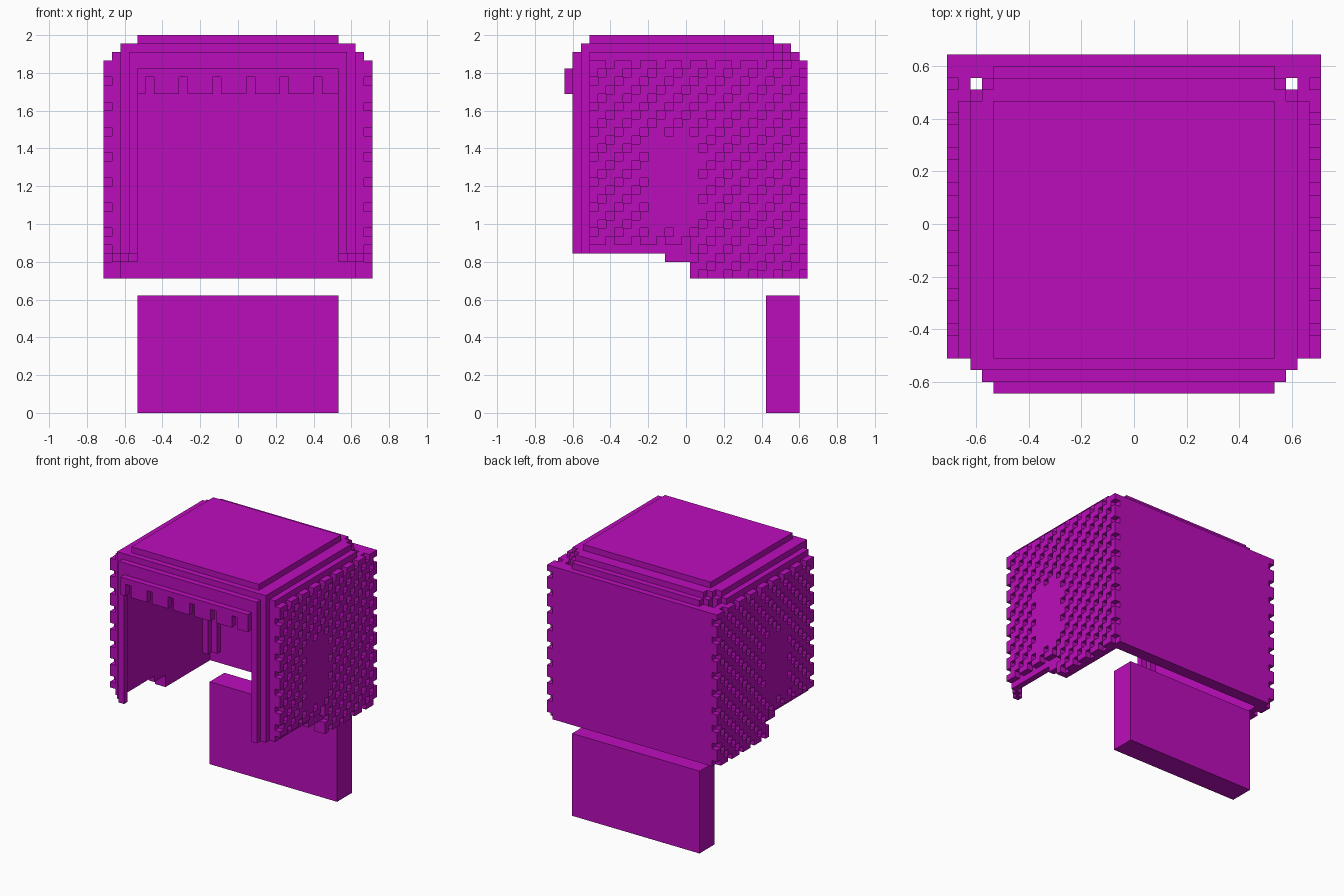
import bpy
import bmesh
from mathutils import Vector

cube = bpy.data.objects.get("Cube")
if cube:
    bpy.data.objects.remove(cube, do_unlink=True)

U = 2 / 45                      # size of one block
ORIGIN = Vector((0, -14.5, 0))  # block row zero is the front of the fringe

magenta = bpy.data.materials.new("magenta")
magenta.use_nodes = True
COLOR = (0.5, 0.004, 0.5, 1)
magenta.diffuse_color = COLOR
magenta.node_tree.nodes["Principled BSDF"].inputs["Base Color"].default_value = COLOR


def box(x, y, z):
    """Block cells in the given half-open ranges."""
    return {(i, j, k) for i in range(*x) for j in range(*y) for k in range(*z)}


def slab(half, y, z):
    """Cells centred on x."""
    return box((-half, half), y, z)


def mirrored(cells):
    return cells | {(-1 - i, j, k) for i, j, k in cells}


def build(name, cells):
    """Skin the cells with their exposed faces only, then merge flat areas."""
    bm = bmesh.new()
    verts = {}

    def vert(p):
        key = tuple(p)
        if key not in verts:
            verts[key] = bm.verts.new((Vector(key) + ORIGIN) * U)
        return verts[key]

    for cell in cells:
        for axis in range(3):
            for side in (0, 1):
                near = list(cell)
                near[axis] += 2 * side - 1
                if tuple(near) in cells:
                    continue
                a, b = (axis + 1) % 3, (axis + 2) % 3
                ring = []
                for da, db in ((0, 0), (1, 0), (1, 1), (0, 1)):
                    p = list(cell)
                    p[axis] += side
                    p[a] += da
                    p[b] += db
                    ring.append(vert(p))
                bm.faces.new(ring if side else ring[::-1])
    bmesh.ops.dissolve_limit(bm, angle_limit=0.01, verts=bm.verts, edges=bm.edges)
    mesh = bpy.data.meshes.new(name)
    bm.to_mesh(mesh)
    bm.free()
    mesh.materials.append(magenta)
    obj = bpy.data.objects.new(name, mesh)
    bpy.context.collection.objects.link(obj)
    return obj


# Stepped crown: three stacked layers, hollow below
build("crown_top", slab(12, (3, 25), (44, 45)))
middle = slab(14, (3, 25), (43, 44)) | slab(14, (2, 3), (43, 44))
middle |= slab(13, (25, 26), (43, 44)) | slab(12, (26, 27), (43, 44))
build("crown_middle", middle - slab(11, (4, 24), (43, 44)))
rim = slab(15, (3, 25), (42, 43)) | slab(14, (2, 26), (42, 43))
rim |= slab(13, (1, 27), (42, 43)) | slab(12, (27, 28), (42, 43))
build("crown_rim", rim - slab(13, (3, 25), (42, 43)))

# Side walls with a stepped lower edge, front pillars and rear corner posts
walls = box((14, 15), (3, 12), (19, 42))
walls |= box((14, 15), (12, 15), (18, 42))
walls |= box((14, 15), (15, 28), (16, 42))
build("side_walls", mirrored(walls))
build("front_pillars", mirrored(box((12, 13), (1, 2), (19, 42))
                                | box((13, 14), (2, 3), (19, 42))))
build("rear_posts", mirrored(box((13, 14), (25, 26), (18, 42))
                             | box((12, 13), (26, 27), (18, 42))))

# Raised side panels with diagonal rows of square pits around a plain middle
panel = set()
for col in range(26):
    for row in range(20 if col < 12 else 16, 42):
        plain = 7 <= col <= 12 and 22 <= row <= 32
        if plain or (row - col) % 3:
            panel.add((15, col + 3, row))
build("textured_side_panels", mirrored(panel))

# Back panel
build("back_panel", slab(15, (27, 28), (16, 42)) | slab(15, (28, 29), (16, 42)))

# Front band and notched fringe
build("front_band", slab(12, (1, 2), (40, 42)))
fringe = slab(12, (0, 1), (38, 41))
for x in range(-11, 12, 4):
    fringe -= box((x, x + 1), (0, 1), (38, 40))
build("fringe", fringe)

# Separate block hanging below the back
build("lower_back_block", slab(12, (24, 28), (0, 14)))
